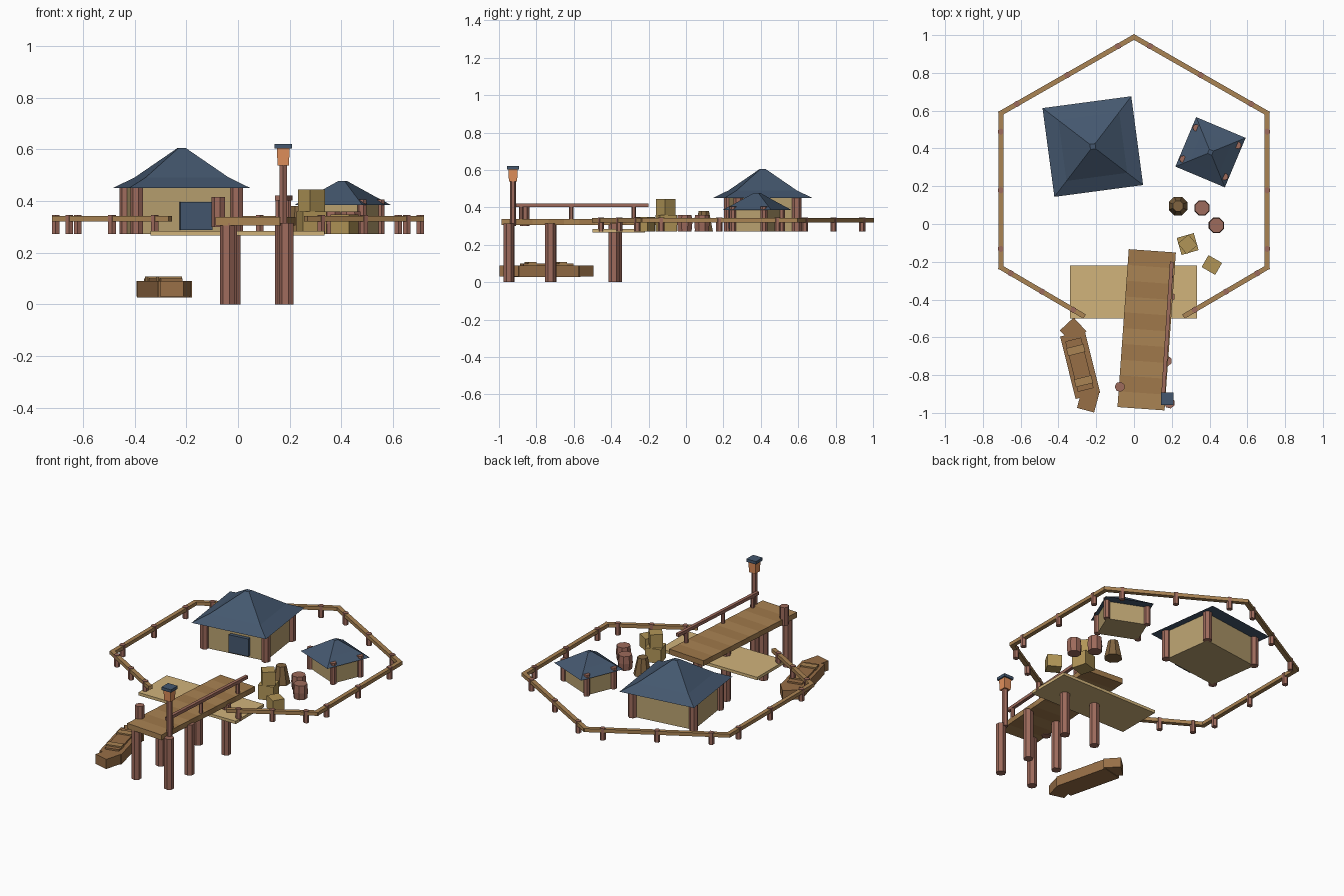
import bpy
from math import cos, sin, pi, radians, atan2, sqrt
from mathutils import Vector

if "Cube" in bpy.data.objects:
    bpy.data.objects.remove(bpy.data.objects["Cube"])


def material(name, r, g, b):
    m = bpy.data.materials.new(name)
    m.diffuse_color = [(c / 255) ** 2.2 for c in (r, g, b)] + [1]
    m.use_nodes = True
    m.node_tree.nodes["Principled BSDF"].inputs["Base Color"].default_value = m.diffuse_color
    return m


WOOD = material("wood", 168, 130, 84)
PLANK = material("plank", 158, 120, 76)
POST = material("post_wood", 156, 106, 92)
ROOF = material("roof_slate", 70, 88, 110)
WALL = material("plaster", 184, 160, 112)
SAND = material("light_boards", 208, 178, 122)
CRATE = material("crate_wood", 176, 148, 88)
HULL = material("hull_wood", 150, 110, 72)
BUCKET = material("bucket_wood", 128, 100, 66)
LAMP = material("lamp_glow", 224, 142, 92)


def loft(name, rings, n, xy, mat, rot=0.0):
    """Stack of n-sided rings given as (radius, z), closed at both ends."""
    verts = [(r * cos(2 * pi * (i + .5) / n), r * sin(2 * pi * (i + .5) / n), z)
             for r, z in rings for i in range(n)]
    faces = [tuple(range(n))[::-1], tuple(range(len(verts) - n, len(verts)))]
    for k in range(len(rings) - 1):
        for i in range(n):
            a, b = k * n + i, k * n + (i + 1) % n
            faces.append((a, b, b + n, a + n))
    me = bpy.data.meshes.new(name)
    me.from_pydata(verts, [], faces)
    me.materials.append(mat)
    ob = bpy.data.objects.new(name, me)
    ob.location = (xy[0], xy[1], 0)
    ob.rotation_euler.z = radians(rot)
    bpy.context.collection.objects.link(ob)
    return ob


def post(name, xy, r, z0, z1, mat=POST, n=7, top=None):
    return loft(name, [(r, z0), (r if top is None else top, z1)], n, xy, mat)


def box(name, xy, size, z0, z1, mat, rot=0.0):
    ob = loft(name, [(sqrt(.5), z0), (sqrt(.5), z1)], 4, xy, mat, rot)
    ob.scale = (size[0], size[1], 1)
    return ob


def beam(name, a, b, width, z0, z1, mat):
    a, b = Vector(a), Vector(b)
    d = b - a
    return box(name, (a + b) / 2, (d.length, width), z0, z1, mat,
               atan2(d.y, d.x) * 180 / pi)


def local(origin, rot, x, y):
    c, s = cos(radians(rot)), sin(radians(rot))
    return (origin[0] + x * c - y * s, origin[1] + x * s + y * c)


# Perimeter fence: six-sided, open at the front
G = .272
corners = [(-.27, -.485), (-.705, -.23), (-.705, .587), (0, .99),
           (.705, .587), (.705, -.23), (.27, -.485)]
for a, b in zip(corners, corners[1:]):
    a, b = Vector(a), Vector(b)
    e = (b - a).normalized() * .01
    beam("fence_rail", a - e, b + e, .026, .32, .342, WOOD)
    for t in (.12, .5, .88):
        post("fence_post", a.lerp(b, t), .017, G, .346, n=6)


# Huts: walls, corner posts and a two-pitch hipped roof
def hut(name, centre, rot, hx, hy, post_r, post_top, roof, wall_top):
    box(name + "_walls", centre, (2 * hx, 2 * hy), G, wall_top, WALL, rot)
    for sx in (-1, 1):
        for sy in (-1, 1):
            post(name + "_corner_post", local(centre, rot, sx * hx, sy * hy),
                 post_r, G, post_top)
    loft(name + "_roof", [(h * sqrt(2), z) for h, z in roof], 4, centre, ROOF, rot)


main, main_rot = (-.218, .41), 7.6
hut("main_hut", main, main_rot, .195, .158, .026, .455,
    [(.237, .45), (.162, .491), (.014, .605)], .46)
box("main_hut_door", local(main, main_rot, .033, -.163), (.125, .035),
    .287, .397, ROOF, main_rot)
hut("small_hut", (.405, .38), -22.8, .12, .09, .019, .405,
    [(.142, .385), (.085, .425), (.012, .478)], .39)

# Landing platform and planked pier
box("landing_platform", (-.002, -.36), (.672, .28), .266, .284, SAND)
pier, pier_rot, count, length = (.067, -.56), -4.1, 10, .838
for i in range(count):
    y = length * ((i + .5) / count - .5)
    box("pier_plank", local(pier, pier_rot, 0, y), (.25, length / count),
        .305, .338, (WOOD, PLANK)[i % 2], pier_rot)

# Pier piles and mooring bollard
for xy in [(-.04, -.945), (.188, -.948), (-.03, -.72), (.172, -.725),
           (-.017, -.37), (.188, -.385)]:
    post("pier_pile", xy, .029, 0, .315)
post("mooring_bollard", (-.075, -.862), .027, .3, .415)

# Handrail along one side of the pier
ra, rb = Vector((.153, -.925)), Vector((.2, -.2))
beam("handrail", ra, rb, .02, .402, .421, POST)
for t in (.06, .43, .89):
    post("handrail_post", ra.lerp(rb, t), .012, .33, .405, n=6)

# Lamp at the pier end
lamp = (.175, -.925)
post("lamp_post", lamp, .017, .3, .54, n=6)
loft("lamp_glass", [(.031, .537), (.035, .605)], 4, lamp, LAMP)
box("lamp_cap", lamp, (.066, .066), .603, .621, ROOF)

# Barrels, bucket and crates
for xy in [(.36, .085), (.436, -.007)]:
    loft("barrel", [(.04, G), (.044, .315), (.04, .36)], 8, xy, POST)
loft("bucket", [(.053, G), (.03, .38)], 8, (.233, .095), BUCKET)
box("lower_crate", (.284, -.106), (.094, .094), G, .36, CRATE, 16)
box("upper_crate", (.284, -.108), (.074, .074), .36, .444, CRATE, 40)
box("small_crate", (.412, -.217), (.083, .073), G, .348, CRATE, -30)

# Rowing boat: hull with two angled ends, raised rim and benches
boat, boat_rot = (-.285, -.745), 14
box("boat_hull", boat, (.134, .34), .027, .09, HULL, boat_rot)
box("boat_bow", (-.322, -.566), (.1, .1), .03, .09, HULL, boat_rot + 29)
box("boat_stern", (-.243, -.935), (.094, .105), .03, .09, HULL, boat_rot - 29)
well = (-.289, -.745)
box("boat_well", well, (.086, .275), .085, .1, HULL, boat_rot)
for y in (-.09, .08):
    box("boat_bench", local(well, boat_rot, 0, y), (.094, .042), .09, .108,
        WOOD, boat_rot)
